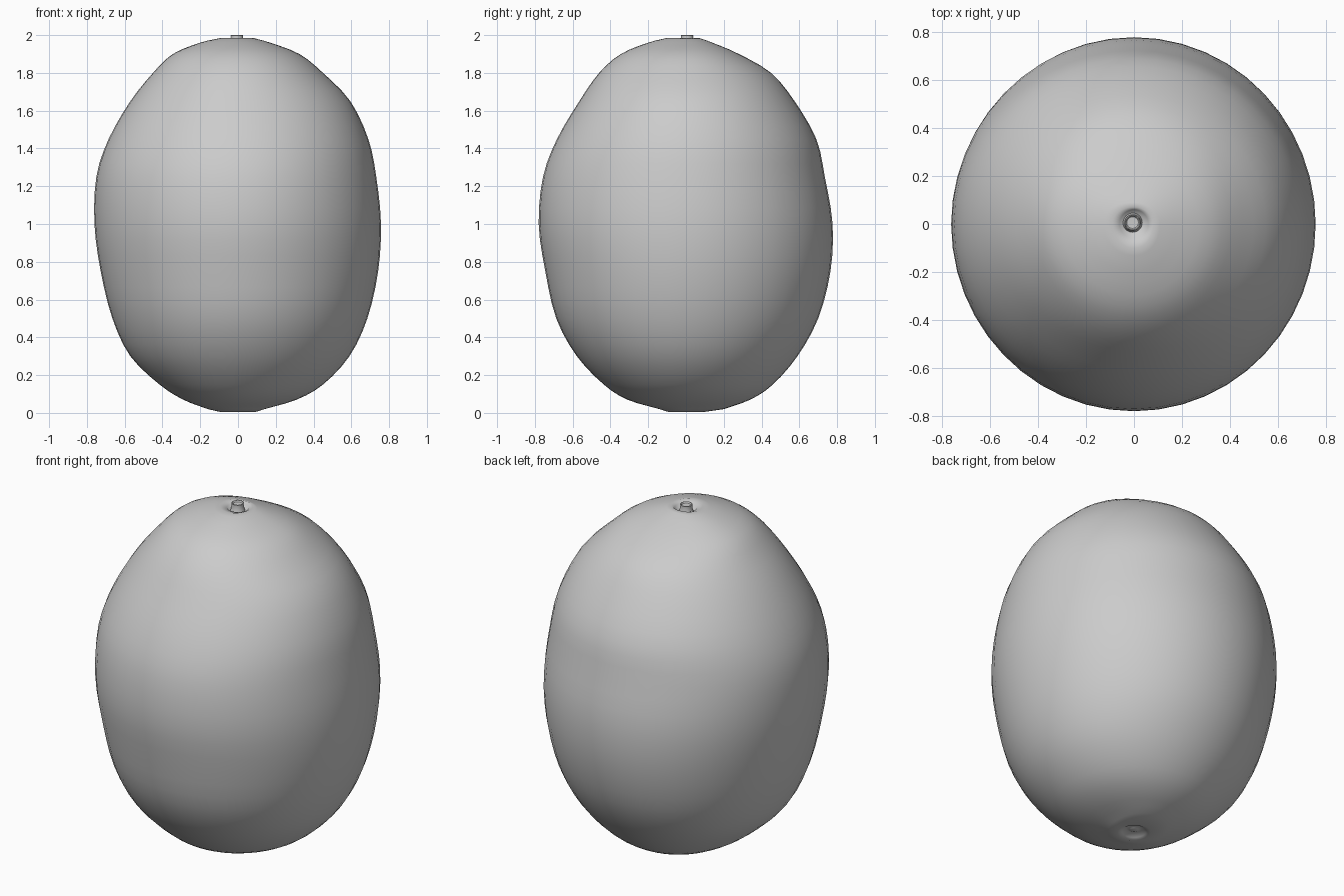
import bpy, bmesh, math

if "Cube" in bpy.data.objects:
    bpy.data.objects.remove(bpy.data.objects["Cube"])

SEG = 48
# heights and radii of the four silhouettes, from bottom to top
Z = [.02, .07, .15, .3, .5, .75, 1.0, 1.25, 1.45, 1.65, 1.8, 1.9, 1.96, 1.985]
RIGHT = [.14, .31, .45, .59, .685, .742, .757, .732, .69, .595, .45, .325, .17, .08]
BACK = [.20, .34, .46, .59, .70, .765, .776, .735, .69, .575, .45, .28, .14, .07]
LEFT = [.16, .29, .415, .57, .665, .727, .76, .75, .685, .57, .45, .345, .2, .09]
FRONT = [.14, .31, .435, .578, .687, .745, .78, .757, .683, .565, .46, .345, .2, .1]
SIDES = [RIGHT, BACK, LEFT, FRONT]


def spline(pts, steps):
    """Catmull-Rom curve through a list of numbers."""
    p = [2 * pts[0] - pts[1]] + pts + [2 * pts[-1] - pts[-2]]
    out = []
    for i in range(1, len(p) - 2):
        a, b, c, d = p[i - 1:i + 3]
        for k in range(steps):
            t = k / steps
            out.append(.5 * (2 * b + (c - a) * t + (2 * a - 5 * b + 4 * c - d) * t * t
                             + (3 * b - a - 3 * c + d) * t ** 3))
    return out + [pts[-1]]


def skin(name, rings, bottom, top, centre=(0, 0)):
    """Rings of (z, radius by angle), closed by a point at each end."""
    bm = bmesh.new()
    loops = []
    for z, radius in rings:
        loop = []
        for k in range(SEG):
            a = 2 * math.pi * k / SEG
            r = radius(a)
            loop.append(bm.verts.new((centre[0] + r * math.cos(a), centre[1] + r * math.sin(a), z)))
        loops.append(loop)
    lo = bm.verts.new((*centre, bottom))
    hi = bm.verts.new((*centre, top))
    for k in range(SEG):
        n = (k + 1) % SEG
        for a, b in zip(loops, loops[1:]):
            bm.faces.new((a[k], a[n], b[n], b[k]))
        bm.faces.new((lo, loops[0][n], loops[0][k]))
        bm.faces.new((hi, loops[-1][k], loops[-1][n]))
    me = bpy.data.meshes.new(name)
    bm.to_mesh(me)
    bm.free()
    ob = bpy.data.objects.new(name, me)
    bpy.context.collection.objects.link(ob)
    return ob


def blend(radii):
    """Radius by angle, eased between the four sides."""
    def f(a):
        q = a / (math.pi / 2)
        i = int(q + 1e-9)
        w = math.sin((q - i) * math.pi / 2) ** 2
        return radii[i % 4] * (1 - w) + radii[(i + 1) % 4] * w
    return f


def circle(r):
    return lambda a: r


# fruit body, with a navel below and a small hollow around the stem
heights = spline(Z, 3)
sides = [spline(s, 3) for s in SIDES]
rings = [(.022, circle(.022)), (.03, circle(.04)), (.012, circle(.065)), (.004, circle(.09))]
rings += [(z, blend([s[i] for s in sides])) for i, z in enumerate(heights)]
rings += [(1.975, circle(.06)), (1.955, circle(.045))]
body = skin("fruit_body", rings, .018, 1.95)

# stem stub
stem_profile = [(1.945, .044), (1.965, .036), (1.99, .032), (1.999, .033), (2.0, .029), (1.993, .024)]
stem = skin("stem", [(z, circle(r)) for z, r in stem_profile], 1.94, 1.992, (-.006, .006))

# shading
for ob, angle in ((body, 80), (stem, 40)):
    bpy.ops.object.select_all(action='DESELECT')
    ob.select_set(True)
    bpy.context.view_layer.objects.active = ob
    bpy.ops.object.shade_smooth_by_angle(angle=math.radians(angle))
